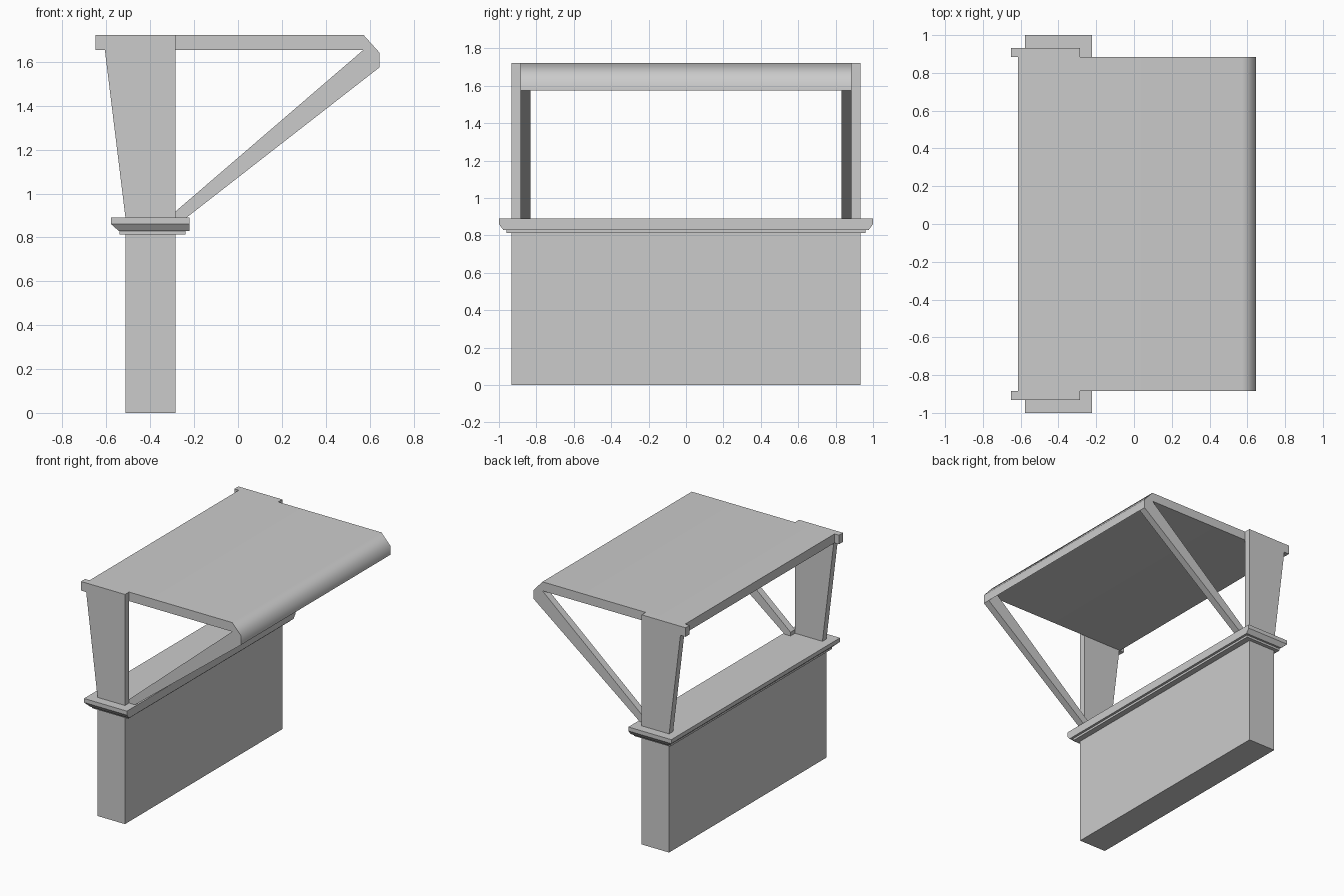
import bpy, bmesh

if "Cube" in bpy.data.objects:
    bpy.data.objects.remove(bpy.data.objects["Cube"])


def extrude_profile(name, profile, y0, y1):
    """Solid made from an x-z profile swept from y0 to y1."""
    bm = bmesh.new()
    face = bm.faces.new([bm.verts.new((x, y0, z)) for x, z in profile])
    ext = bmesh.ops.extrude_face_region(bm, geom=[face])
    moved = [v for v in ext["geom"] if isinstance(v, bmesh.types.BMVert)]
    bmesh.ops.translate(bm, verts=moved, vec=(0, y1 - y0, 0))
    bmesh.ops.recalc_face_normals(bm, faces=bm.faces)
    mesh = bpy.data.meshes.new(name)
    bm.to_mesh(mesh)
    bm.free()
    obj = bpy.data.objects.new(name, mesh)
    bpy.context.collection.objects.link(obj)
    return obj


def box(name, x0, x1, half_y, z0, z1):
    return extrude_profile(name, [(x0, z0), (x1, z0), (x1, z1), (x0, z1)], -half_y, half_y)


def mirror_y(obj):
    mod = obj.modifiers.new("mirror", "MIRROR")
    mod.use_axis = (False, True, False)


# Base wall and trim strip under the counter
box("base_wall", -0.513, -0.285, 0.933, 0.0, 0.815)
box("counter_trim", -0.54, -0.24, 0.96, 0.812, 0.828)

# Counter top: lower edge chamfered on the back and both ends, straight at the serving side
counter = box("counter_top", -0.578, -0.222, 1.0, 0.828, 0.89)
bm = bmesh.new()
bm.from_mesh(counter.data)
upper = {}
for v in bm.verts:
    if v.co.z < 0.85:
        upper[v] = v.co.copy()
bmesh.ops.bisect_plane(bm, geom=bm.verts[:] + bm.edges[:] + bm.faces[:],
                       plane_co=(0, 0, 0.86), plane_no=(0, 0, 1))
for v in bm.verts:
    if v.co.z < 0.85:
        v.co.y *= 0.976
        if v.co.x < -0.4:
            v.co.x += 0.036
bm.to_mesh(counter.data)
bm.free()

# Tapered side posts with an overhanging block at the top
post = extrude_profile("side_post", [
    (-0.513, 0.89), (-0.285, 0.89), (-0.285, 1.723), (-0.65, 1.723),
    (-0.65, 1.655), (-0.607, 1.655)], 0.885, 0.933)
mirror_y(post)

# Diagonal braces, flush with the ends of the roof
brace = extrude_profile("roof_brace", [
    (-0.285, 0.89), (-0.235, 0.89), (0.645, 1.575), (0.572, 1.655),
    (-0.285, 0.918)], 0.832, 0.885)
mirror_y(brace)

# Roof slab with a bent-down front lip
roof = extrude_profile("roof", [
    (-0.613, 1.655), (0.572, 1.655), (0.645, 1.575), (0.645, 1.642),
    (0.572, 1.723), (-0.613, 1.723)], -0.885, 0.885)
for face in roof.data.polygons:
    face.use_smooth = True
roof.data.set_sharp_from_angle(angle=0.87)
weighted = roof.modifiers.new("weighted_normals", "WEIGHTED_NORMAL")
weighted.keep_sharp = True
